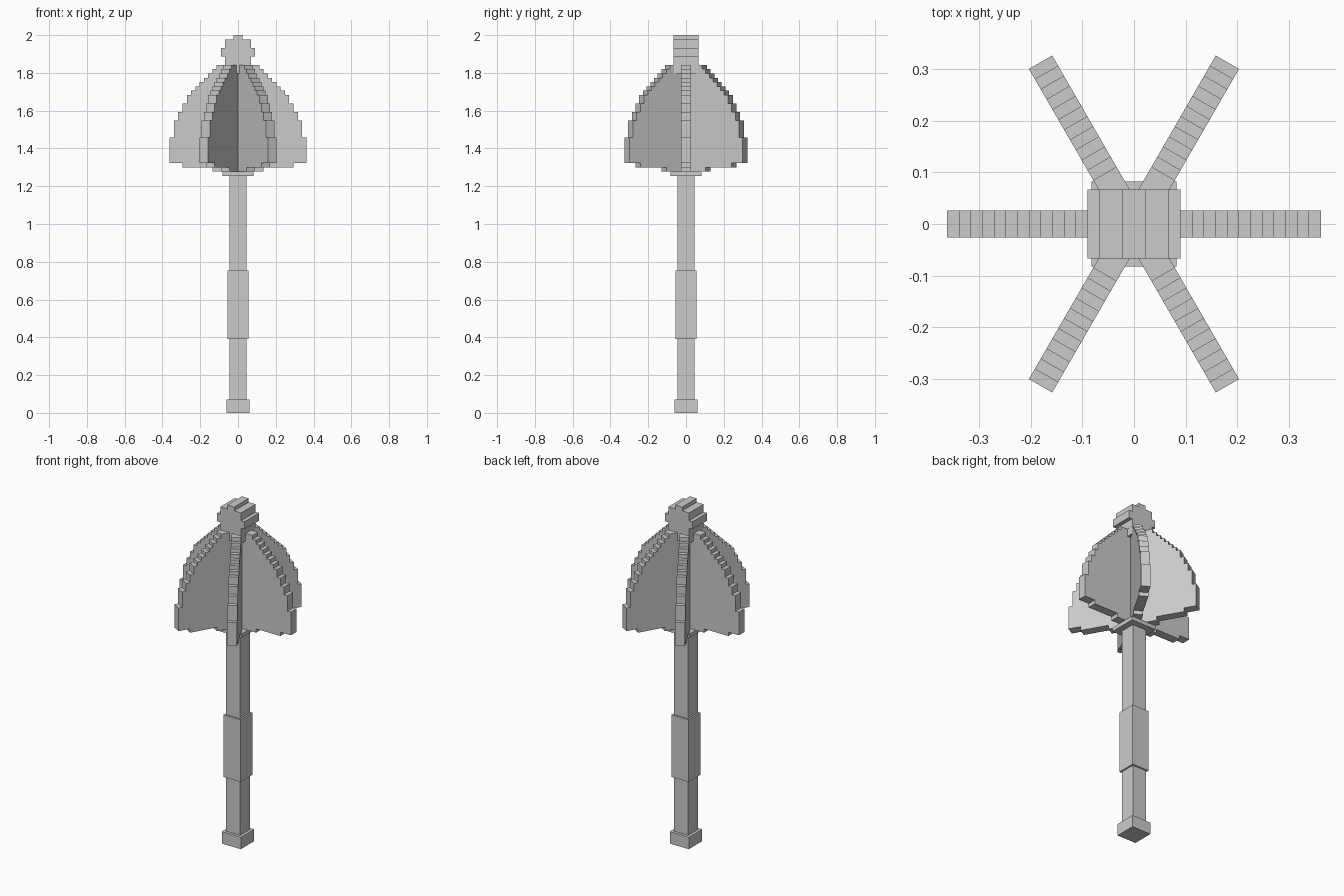
import bpy
import bmesh
import math
from mathutils import Matrix

if "Cube" in bpy.data.objects:
    bpy.data.objects.remove(bpy.data.objects["Cube"], do_unlink=True)

U = 0.0226            # size of one stair step
HEAD_TOP = 1.842      # top of the flanges

steel = bpy.data.materials.new("grey_steel")
steel.use_nodes = True
GREY = (0.6, 0.6, 0.6, 1)
steel.diffuse_color = GREY
steel.node_tree.nodes["Principled BSDF"].inputs["Base Color"].default_value = GREY


def finish(name, bm):
    bmesh.ops.recalc_face_normals(bm, faces=bm.faces)
    mesh = bpy.data.meshes.new(name)
    bm.to_mesh(mesh)
    bm.free()
    mesh.materials.append(steel)
    obj = bpy.data.objects.new(name, mesh)
    bpy.context.collection.objects.link(obj)
    return obj


def block(name, half, z0, z1):
    """Square block centred on the shaft axis."""
    bm = bmesh.new()
    bmesh.ops.create_cube(bm, size=1)
    bmesh.ops.scale(bm, vec=(2 * half, 2 * half, z1 - z0), verts=bm.verts)
    bmesh.ops.translate(bm, vec=(0, 0, (z0 + z1) / 2), verts=bm.verts)
    return finish(name, bm)


def slab(name, outline, half, angle=0):
    """Extrude an x-z outline along y, then turn it about the shaft axis."""
    bm = bmesh.new()
    face = bm.faces.new([bm.verts.new((x, -half, z)) for x, z in outline])
    new = bmesh.ops.extrude_face_region(bm, geom=[face])["geom"]
    moved = [g for g in new if isinstance(g, bmesh.types.BMVert)]
    bmesh.ops.translate(bm, vec=(0, 2 * half, 0), verts=moved)
    bmesh.ops.rotate(bm, cent=(0, 0, 0), matrix=Matrix.Rotation(angle, 3, "Z"),
                     verts=bm.verts)
    return finish(name, bm)


# Handle
block("pommel", 0.062, 0, 0.07)
block("shaft", 0.045, 0.07, HEAD_TOP)
block("grip", 0.055, 0.39, 0.755)

# Collars holding the flanges
block("lower_collar", 0.082, HEAD_TOP - 26 * U, HEAD_TOP - 25 * U)
block("upper_collar", 0.067, HEAD_TOP - 2 * U, HEAD_TOP)

# Stepped flange: drop of each stair from the top, radius growing one step each
drops = [0, 1, 2, 3, 4, 5, 6, 7, 9, 11, 13, 17]
steps = [(0, 0)]
for i, drop in enumerate(drops):
    steps += [(5 + i, drop), (5 + i, (drops + [23])[i + 1])]
steps += [(13, 23), (13, 24), (6, 24), (6, 25), (0, 25)]
flange_outline = [(r * U, HEAD_TOP - d * U) for r, d in steps]
for i in range(6):
    slab(f"flange_{i + 1}", flange_outline, 0.026, math.radians(60 * i))

# Stepped round finial lying along y
quarter = [(1, 4), (1, 3), (3, 3), (3, 1), (4, 1)]
right = quarter + [(x, -z) for x, z in reversed(quarter)]
ring = right + [(-x, z) for x, z in reversed(right)]
slab("finial", [(x * U, 2 - 4 * U + z * U) for x, z in ring], 0.067)
